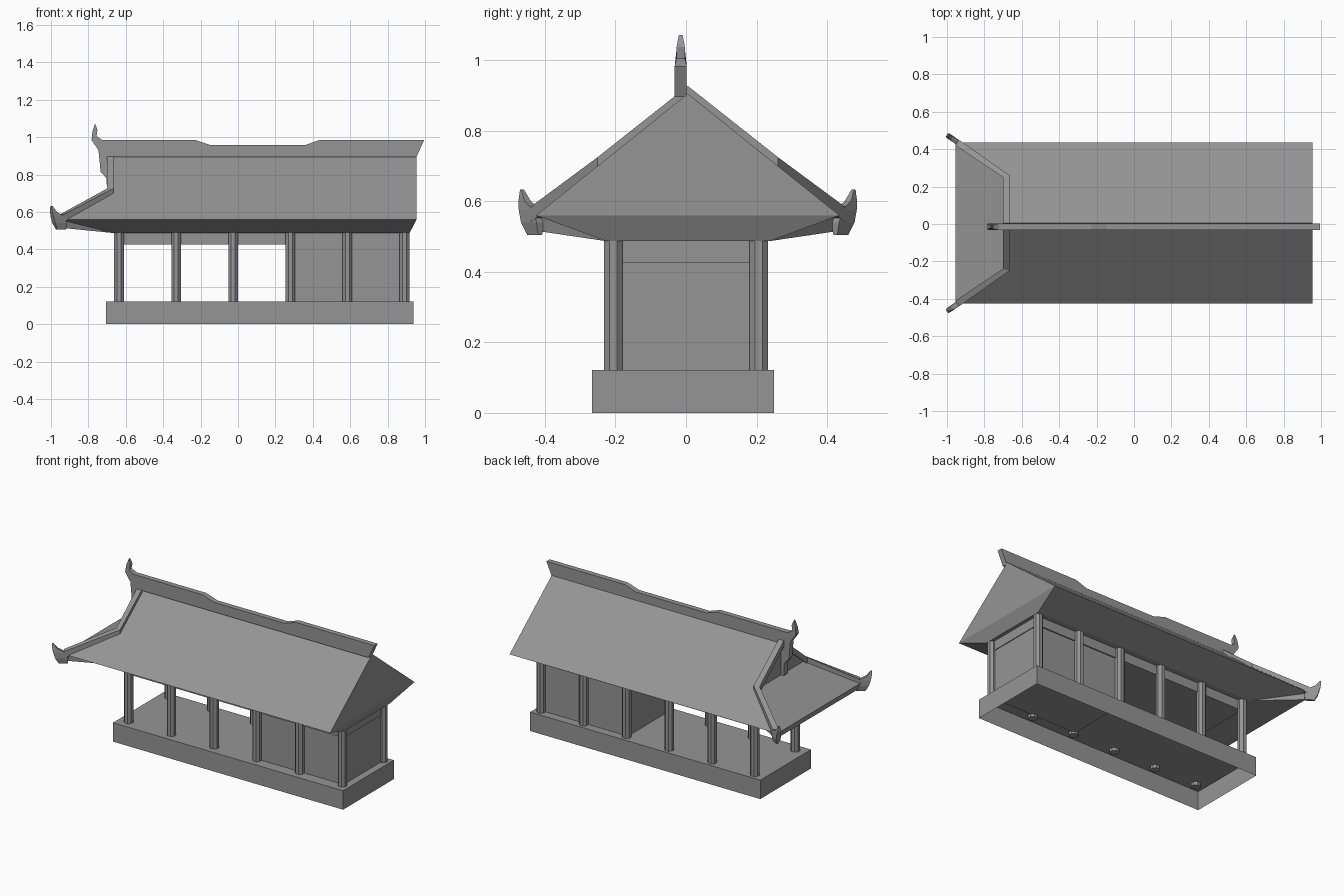
import bpy, bmesh
from math import pi
from mathutils import Vector

cube = bpy.data.objects.get("Cube")
if cube:
    bpy.data.objects.remove(cube)

stone = bpy.data.materials.new("grey_stone")
stone.use_nodes = True
GREY = (0.3, 0.3, 0.3, 1)
stone.diffuse_color = GREY
stone.node_tree.nodes["Principled BSDF"].inputs["Base Color"].default_value = GREY


def build(name, verts, faces, fix=True):
    bm = bmesh.new()
    vs = [bm.verts.new(v) for v in verts]
    for f in faces:
        bm.faces.new([vs[i] for i in f])
    if fix:
        bmesh.ops.recalc_face_normals(bm, faces=bm.faces)
    me = bpy.data.meshes.new(name)
    bm.to_mesh(me)
    bm.free()
    me.materials.append(stone)
    ob = bpy.data.objects.new(name, me)
    bpy.context.collection.objects.link(ob)
    return ob


def box(name, x, y, z, bottom=True):
    verts = [(a, b, c) for c in z for a, b in
             ((x[0], y[0]), (x[1], y[0]), (x[1], y[1]), (x[0], y[1]))]
    faces = [(i, (i + 1) % 4, (i + 1) % 4 + 4, i + 4) for i in range(4)] + [(4, 5, 6, 7)]
    if bottom:
        faces.append((3, 2, 1, 0))
    return build(name, verts, faces, fix=False)


def loft(name, rings):
    """Join equal rings of points into a closed solid."""
    n = len(rings[0])
    verts = [v for r in rings for v in r]
    faces = [(k * n + i, k * n + (i + 1) % n, (k + 1) * n + (i + 1) % n, (k + 1) * n + i)
             for k in range(len(rings) - 1) for i in range(n)]
    faces += [tuple(range(n)), tuple(range(len(verts) - n, len(verts)))]
    return build(name, verts, faces)


# Open-bottomed platform
box("platform", (-0.705, 0.937), (-0.267, 0.25), (0, 0.122), bottom=False)

# Octagonal columns in two rows
for side, s in (("front", -1), ("back", 1)):
    for i in range(6):
        bpy.ops.mesh.primitive_cylinder_add(
            vertices=8, radius=0.028, depth=0.39,
            location=(-0.636 + 0.3052 * i, s * 0.206, 0.295), rotation=(0, 0, pi / 8))
        col = bpy.context.object
        col.name = f"{side}_column_{i + 1}"
        col.data.materials.append(stone)

# Enclosed room and the beam frame above
box("room", (0.278, 0.89), (-0.195, 0.195), (0.115, 0.43))
box("beam_frame", (-0.636, 0.895), (-0.203, 0.203), (0.427, 0.49))

# Roof body: hipped skirt on the right end, plain gable on the left end
Y0, EAVE = 0.005, 0.56
pts = {"r0": (-0.68, 0, 0.905), "r1": (0.955, 0, 0.905)}
for k, s in (("f", -1), ("b", 1)):
    pts.update({
        "s" + k: (-0.68, s * 0.255, 0.7),         # skirt top
        "el" + k: (-0.955, s * 0.43, EAVE),       # eave corners
        "er" + k: (0.955, s * 0.43, EAVE),
        "bl" + k: (-0.935, s * 0.415, 0.514),     # fascia foot
        "ll" + k: (-0.665, s * 0.232, 0.487),     # soffit foot
        "lr" + k: (0.917, s * 0.232, 0.487)})
order = list(pts)
patches = ["r0 sf sb", "sf sb elb elf", "r1 erf erb", "erf erb lrb lrf",
           "elf elb blb blf", "blf blb llb llf", "llf llb lrb lrf"]
for k in "fb":
    patches += [p.replace("*", k) for p in
                ("r0 s* el* er* r1", "er* lr* ll* el*", "el* ll* bl*")]
build("roof", [(x, y + Y0, z) for x, y, z in pts.values()],
      [[order.index(n) for n in p.split()] for p in patches])

# Verge ridges running down into the hip ridges, with upturned horns
outward = Vector((-0.82, 0.57, 0))
path = [((-0.683, 0, 0.905), (1, 0)), ((-0.683, 0.25, 0.703), (0.95, 0.31)),
        ((-0.945, 0.43, 0.563), (0.57, 0.82))]
horn = [(-0.02, 0.035, 0.505, 0.5), (-0.022, 0.055, 0.54, 1), (-0.005, 0.066, 0.575, 1),
        (0.042, 0.072, 0.6, 0.8), (0.066, 0.074, 0.633, 0.3)]
for side, s in (("front", -1), ("back", 1)):
    def place(v):
        return (v[0], s * v[1] + Y0, v[2])

    rings = []
    for p, w in path:
        a, b = w[0] * 0.018, w[1] * 0.018
        rings.append([place((p[0] + i * a, p[1] + i * b, p[2] + h))
                      for i, h in ((-1, -0.02), (1, -0.02), (1, 0.022), (-1, 0.022))])
    loft(side + "_verge_and_hip_ridge", rings)

    rings = []
    across = Vector((0.57, 0.82, 0))
    for inner, outer, z, wide in horn:
        c = Vector((-0.94, 0.43, z))
        rings.append([place(c + outward * d + across * (t * 0.014 * wide))
                      for d, t in ((inner, -1), (outer, -1), (outer, 1), (inner, 1))])
    loft(side + "_horn", rings)

# Main ridge with its finial, thinning toward the tip
profile = [(-0.783, 0.984), (-0.778, 1.03), (-0.764, 1.072), (-0.751, 1.037),
           (-0.757, 1.005), (-0.725, 0.984), (-0.227, 0.984), (-0.147, 0.957),
           (0.356, 0.957), (0.436, 0.984), (0.995, 0.984), (0.955, 0.895),
           (-0.67, 0.895), (-0.68, 0.7), (-0.7, 0.7), (-0.703, 0.78),
           (-0.735, 0.815), (-0.74, 0.87), (-0.746, 0.93)]
loft("main_ridge", [[(x, -0.015 + s * 0.017 * (1 if z < 0.99 else 0.7 if z < 1.04 else 0.3), z)
                     for x, z in profile] for s in (-1, 1)])
